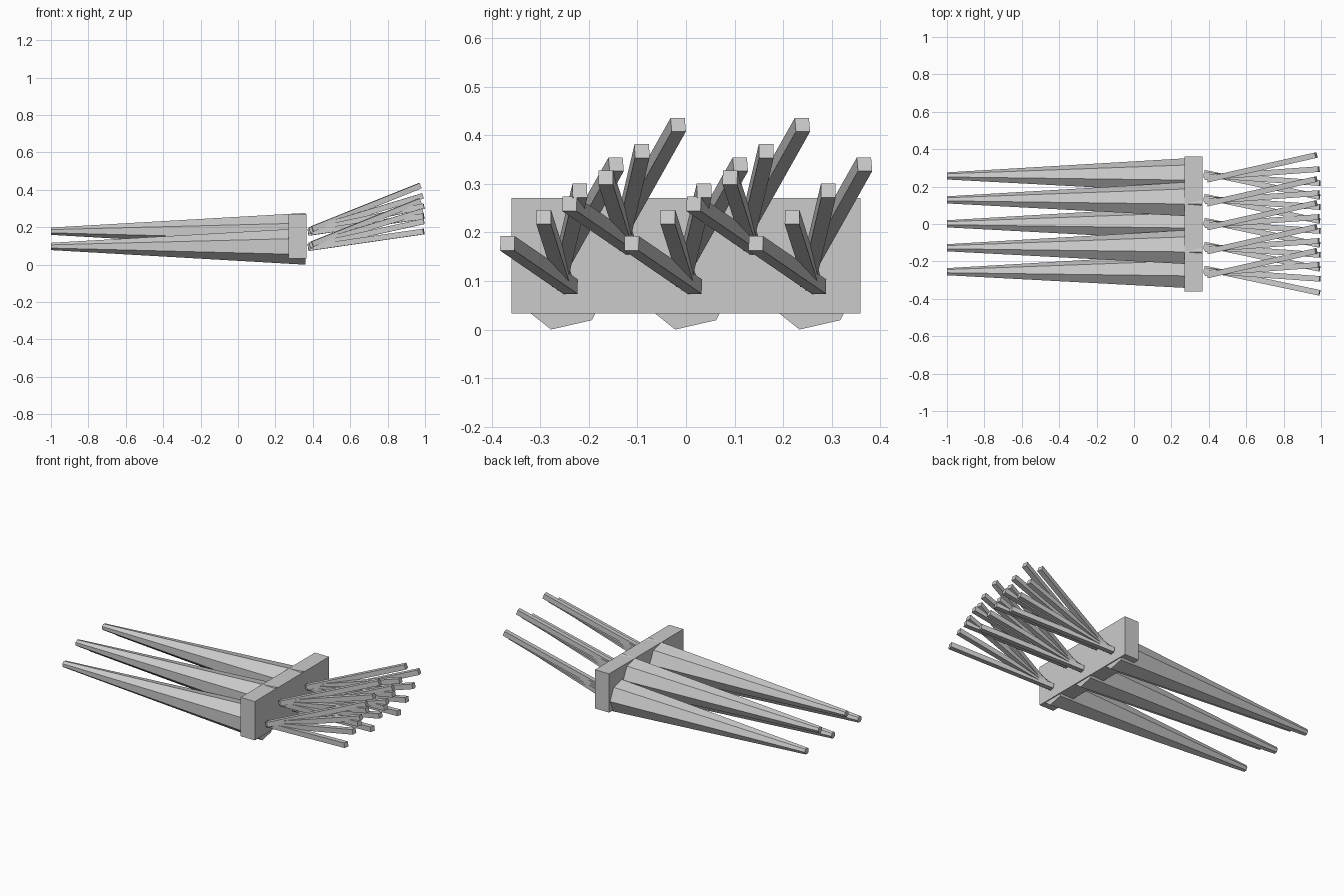
import bpy, bmesh, math
from mathutils import Vector

if "Cube" in bpy.data.objects:
    bpy.data.objects.remove(bpy.data.objects["Cube"])

SIDES = 7


def finish(name, bm):
    bmesh.ops.recalc_face_normals(bm, faces=bm.faces)
    mesh = bpy.data.meshes.new(name)
    bm.to_mesh(mesh)
    bm.free()
    obj = bpy.data.objects.new(name, mesh)
    bpy.context.collection.objects.link(obj)
    return obj


def box(name, center, size, rotation=(0, 0, 0)):
    bm = bmesh.new()
    bmesh.ops.create_cube(bm, size=1)
    bmesh.ops.scale(bm, vec=size, verts=bm.verts)
    obj = finish(name, bm)
    obj.location = center
    obj.rotation_euler = rotation
    return obj


def carrot_root(name, y, z):
    # Seven-sided taper from tip to crown, lying along x
    bm = bmesh.new()
    rings = []
    for x, r in ((-1.0, 0.02), (0.36, 0.1)):
        angles = [2 * math.pi * i / SIDES for i in range(SIDES)]
        rings.append([bm.verts.new((x, y + r * math.cos(a), z + r * math.sin(a)))
                      for a in angles])
    tip, crown = rings
    for i in range(SIDES):
        j = (i + 1) % SIDES
        bm.faces.new((tip[i], tip[j], crown[j], crown[i]))
    bm.faces.new(tip)
    bm.faces.new(crown)
    finish(name, bm)


def carrot_stems(name, y, z):
    # Four square stems fanning sideways and upward
    length = 0.635
    for k in range(4):
        t = k / 3
        start = Vector((0, 0.018 - 0.036 * t, -0.009 + 0.021 * t))
        end = Vector((0, -0.112 + 0.224 * t, 0.08 + 0.163 * t))
        d = end - start
        dx = math.sqrt(length ** 2 - d.y ** 2 - d.z ** 2)
        mid = (start + end) / 2
        box(f"{name}_{k + 1}", (0.685, y + mid.y, z + mid.z),
            (length, 0.03, 0.03),
            (0, -math.asin(d.z / length), math.atan2(d.y, dx)))


# Bunch: three carrots below, two nested above
spots = [(-0.256, 0.0975), (0, 0.0975), (0.256, 0.0975),
         (-0.128, 0.179), (0.128, 0.179)]
for n, (y, z) in enumerate(spots, 1):
    carrot_root(f"carrot_root_{n}", y, z)
    carrot_stems(f"carrot_{n}_stem", y, z)

# Band tying the bunch together
box("binding_band", (0.318, 0, 0.1525), (0.096, 0.72, 0.238))
